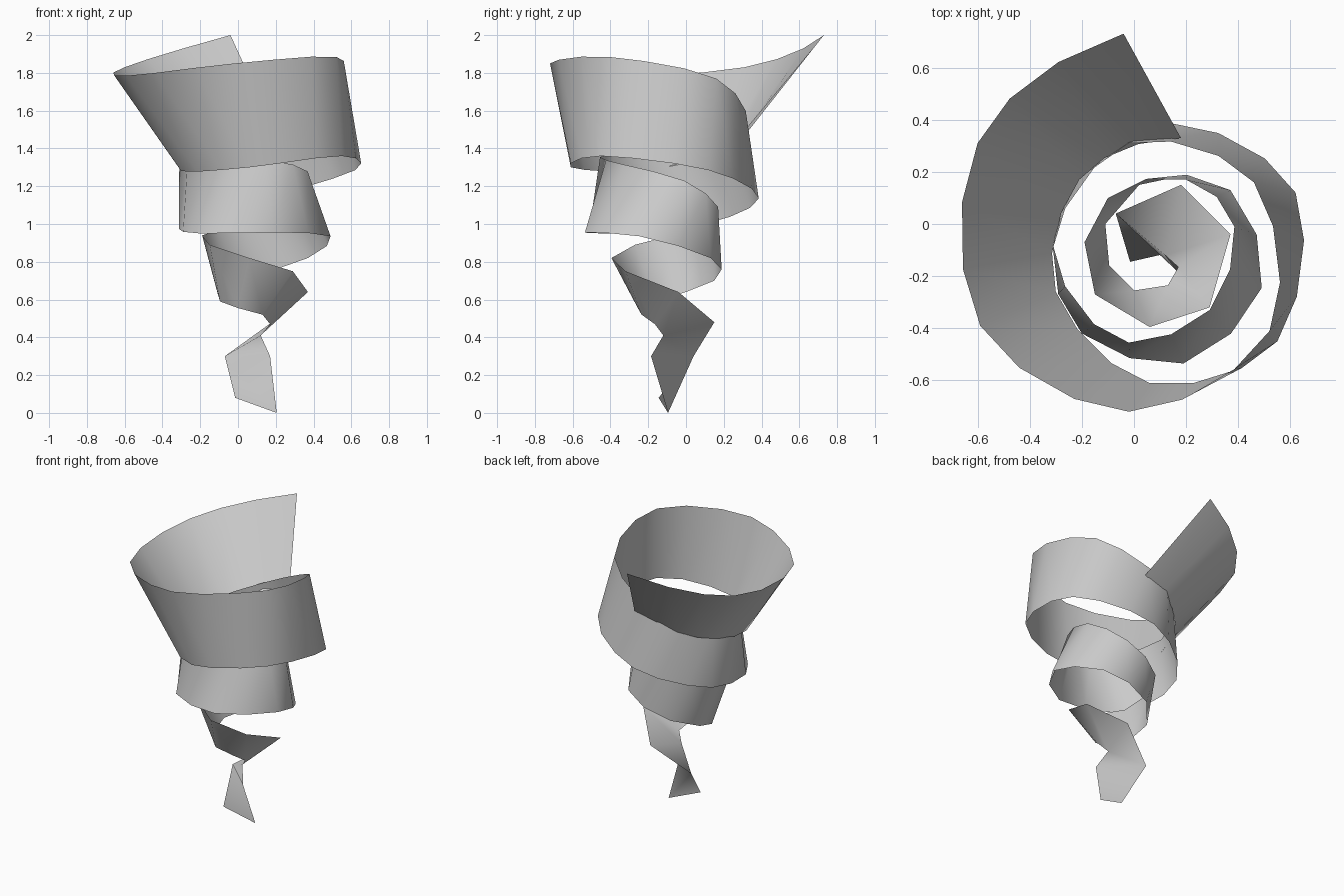
import bpy
from mathutils import Vector

if "Cube" in bpy.data.objects:
    bpy.data.objects.remove(bpy.data.objects["Cube"], do_unlink=True)

# Guide points run down the ribbon: wide loops are sparse, the tight tail is dense
STATIONS = [0, 3, 6, 9, 12, 15, 18, 21, 24, 26, 28, 30, 32] + list(range(33, 41))

UPPER_EDGE = [
    (-.04, .73, 2), (-.6, .31, 1.83), (-.59, -.39, 1.785), (-.02, -.72, 1.85),
    (.52, -.41, 1.885), (.46, .16, 1.77), (-.02, .31, 1.52), (-.31, -.09, 1.4),
    (-.02, -.455, 1.355), (.29, -.33, 1.315), (.385, -.01, 1.23), (.2, .17, 1.09),
    (-.1, .1, .97), (-.19, -.07, .94), (-.15, -.27, .89), (.06, -.395, .82),
    (.29, -.32, .75), (.37, -.04, .64), (.18, .15, .48), (-.07, .04, .3),
    (-.015, -.145, .08),
]
LOWER_EDGE = [
    (.18, .33, 1.52), (-.21, .17, 1.37), (-.3, -.26, 1.28), (.06, -.61, 1.3),
    (.55, -.45, 1.36), (.62, .12, 1.285), (.15, .385, 1.135), (-.28, .1, 1),
    (-.2, -.42, .95), (.19, -.535, .955), (.49, -.245, .935), (.37, .13, .82),
    (.02, .15, .7), (-.11, 0, .64), (-.095, -.16, .59), (0, -.255, .555),
    (.13, -.235, .52), (.17, -.165, .47), (.12, -.12, .41), (.17, -.185, .3),
    (.205, -.095, 0),
]


def slope(points, i):
    """Tangent at a guide point, from a parabola through its neighbours."""
    last = len(points) - 1
    c = min(max(i, 1), last - 1)
    before = STATIONS[c] - STATIONS[c - 1]
    after = STATIONS[c + 1] - STATIONS[c]
    d0 = (points[c] - points[c - 1]) / before
    d1 = (points[c + 1] - points[c]) / after
    middle = (d0 * after + d1 * before) / (before + after)
    if i == 0:
        return d0 * 2 - middle
    if i == last:
        return d1 * 2 - middle
    return middle


def smooth_edge(guide):
    """One point per station along a smooth curve through the guide points."""
    points = [Vector(p) for p in guide]
    result = []
    for i in range(len(points) - 1):
        span = STATIONS[i + 1] - STATIONS[i]
        m0, m1 = slope(points, i) * span, slope(points, i + 1) * span
        for step in range(span):
            t = step / span
            s = 1 - t
            result.append(points[i] * (s * s * (1 + 2 * t)) + m0 * (t * s * s)
                          + points[i + 1] * (t * t * (1 + 2 * s)) - m1 * (t * t * s))
    result.append(points[-1])
    return result


# Spiral ribbon: a single strip of quads between the two edges
upper, lower = smooth_edge(UPPER_EDGE), smooth_edge(LOWER_EDGE)
count = len(upper)
faces = [(i, i + 1, count + i + 1, count + i) for i in range(count - 1)]
mesh = bpy.data.meshes.new("spiral_ribbon")
mesh.from_pydata(upper + lower, [], faces)
ribbon = bpy.data.objects.new("spiral_ribbon", mesh)
bpy.context.collection.objects.link(ribbon)

# Plain light grey material
grey = bpy.data.materials.new("light_grey")
grey.use_nodes = True
colour = (.6, .6, .6, 1)
grey.diffuse_color = colour
grey.node_tree.nodes["Principled BSDF"].inputs["Base Color"].default_value = colour
mesh.materials.append(grey)

bpy.context.view_layer.objects.active = ribbon
ribbon.select_set(True)
bpy.ops.object.shade_smooth()
